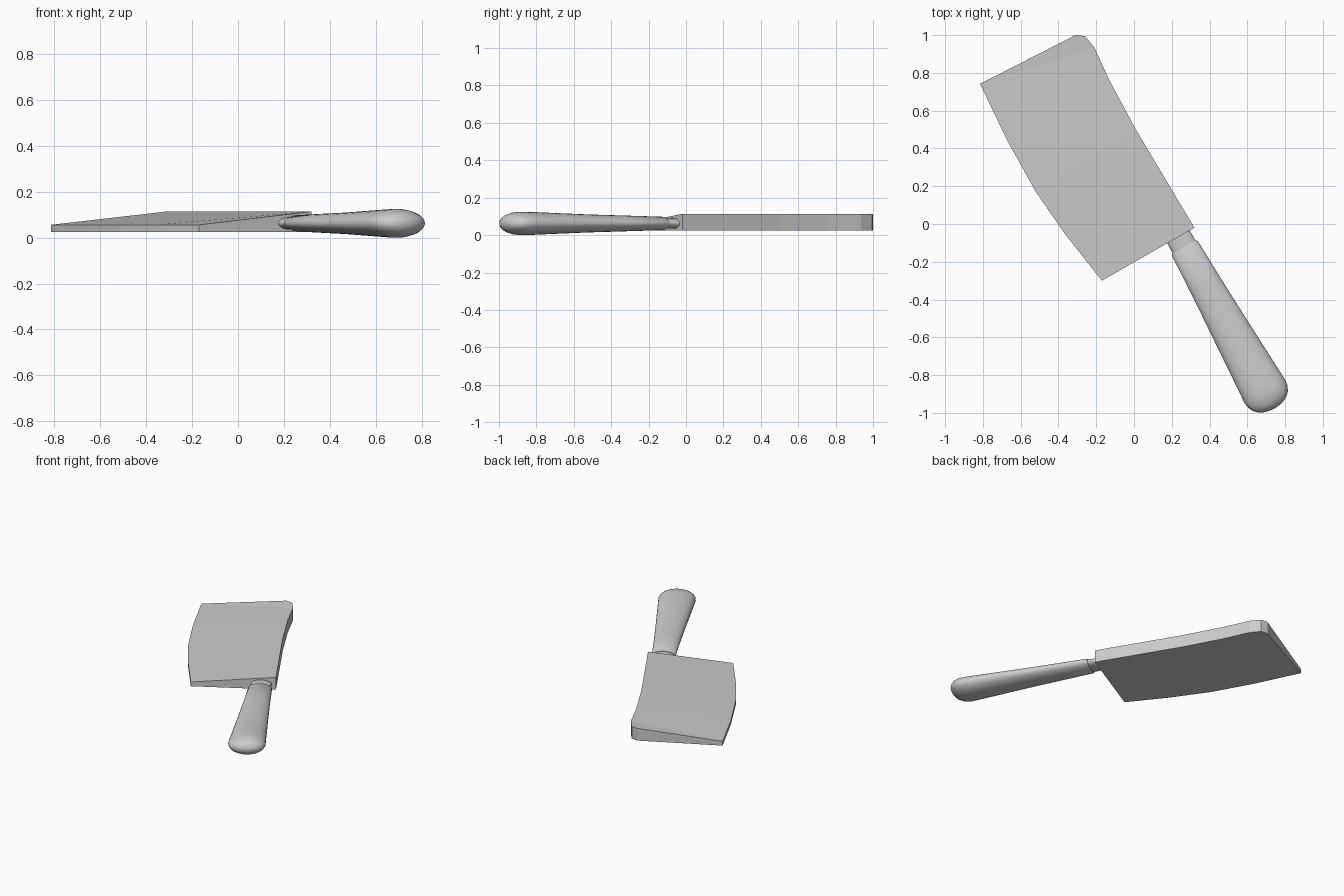
import bpy, bmesh, math
from mathutils import Vector

if "Cube" in bpy.data.objects:
    bpy.data.objects.remove(bpy.data.objects["Cube"])


def finish(name, bm):
    bmesh.ops.recalc_face_normals(bm, faces=bm.faces)
    mesh = bpy.data.meshes.new(name)
    bm.to_mesh(mesh)
    bm.free()
    ob = bpy.data.objects.new(name, mesh)
    bpy.context.collection.objects.link(ob)
    return ob


# Blade: flat underside, top sloping from thick spine to thin cutting edge
spine = [(-0.31, 1.0), (-0.26, 0.995), (-0.21, 0.935), (-0.13, 0.76),
         (0.01, 0.50), (0.165, 0.24), (0.32, -0.02)]
edge = [(-0.815, 0.742), (-0.67, 0.44), (-0.52, 0.17), (-0.36, -0.06), (-0.17, -0.30)]
EDGE_TOP, SPINE_TOP, UNDERSIDE = 0.056, 0.114, 0.025

bm = bmesh.new()
outline = spine + edge[::-1]
top = [bm.verts.new((x, y, SPINE_TOP if i < len(spine) else EDGE_TOP))
       for i, (x, y) in enumerate(outline)]
bottom = [bm.verts.new((x, y, UNDERSIDE)) for x, y in outline]
n = len(outline)
for i in range(n):
    j = (i + 1) % n
    bm.faces.new((top[i], top[j], bottom[j], bottom[i]))
bm.faces.new(bottom)
sp, ed = top[:len(spine)], top[len(spine):][::-1]
bm.faces.new((ed[0], sp[0], sp[1], sp[2]))
bm.faces.new((ed[0], sp[2], sp[3], ed[1]))
for k in range(1, 4):
    bm.faces.new((ed[k], sp[k + 2], sp[k + 3], ed[k + 1]))
finish("blade", bm)

# Handle axis in the horizontal plane
start = Vector((0.27, -0.13, 0.0625))
along = Vector((0.488, -0.873, 0)).normalized()
across = Vector((-along.y, along.x, 0))


def loft(name, stations, sides=32):
    """Oval rings (distance, half width, half thickness) along the handle axis."""
    bm = bmesh.new()
    rings = []
    for s, w, h in stations:
        ring = []
        for i in range(sides):
            a = 2 * math.pi * i / sides
            p = start + along * s + across * w * math.cos(a)
            p.z += h * math.sin(a)
            ring.append(bm.verts.new(p))
        rings.append(ring)
    for a, b in zip(rings, rings[1:]):
        for i in range(sides):
            j = (i + 1) % sides
            bm.faces.new((a[i], a[j], b[j], b[i]))
    bm.faces.new(rings[0])
    bm.faces.new(rings[-1])
    ob = finish(name, bm)
    bpy.ops.object.select_all(action='DESELECT')
    ob.select_set(True)
    bpy.context.view_layer.objects.active = ob
    bpy.ops.object.shade_smooth_by_angle(angle=math.radians(40))


# Neck joining blade and grip
loft("neck", [(-0.10, 0.068, 0.028), (0.02, 0.07, 0.028)])

# Flared grip with rounded butt
loft("grip", [(-0.008, 0.074, 0.031), (0.0, 0.079, 0.036), (0.22, 0.088, 0.042),
              (0.45, 0.100, 0.048), (0.66, 0.112, 0.056), (0.82, 0.121, 0.062),
              (0.87, 0.124, 0.0625), (0.90, 0.119, 0.059), (0.925, 0.107, 0.052),
              (0.945, 0.088, 0.043), (0.96, 0.061, 0.030), (0.967, 0.034, 0.017),
              (0.97, 0.012, 0.006)])
